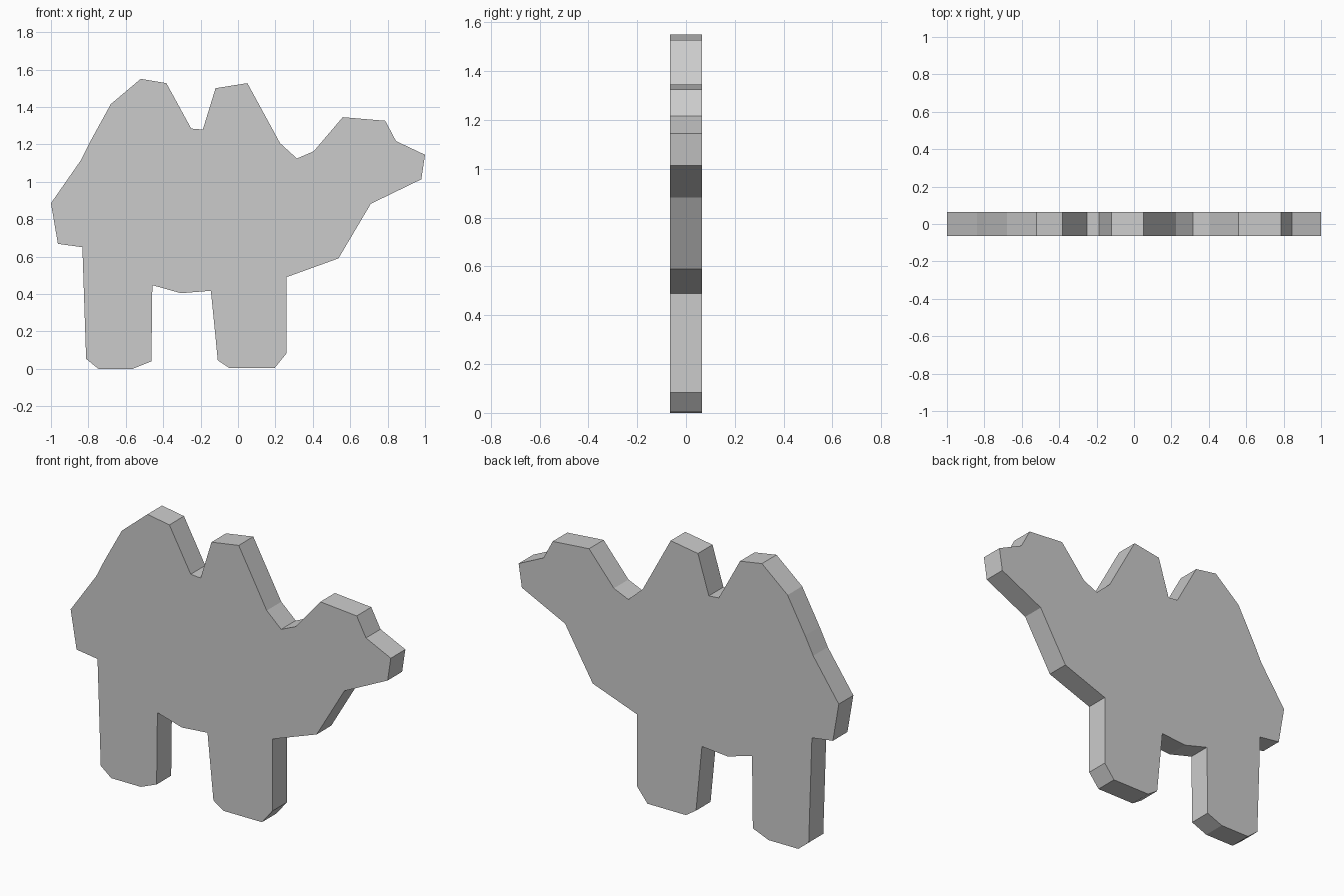
import bpy, bmesh

if "Cube" in bpy.data.objects:
    bpy.data.objects.remove(bpy.data.objects["Cube"])

HALF_THICKNESS = 0.065

# Side outline (x, z), clockwise from the rump
rump_and_humps = [(-1.0, 0.885), (-0.84, 1.115), (-0.79, 1.215), (-0.68, 1.415),
                  (-0.52, 1.55), (-0.383, 1.527), (-0.25, 1.284), (-0.188, 1.279),
                  (-0.12, 1.50), (0.05, 1.527), (0.225, 1.206)]
neck_and_head = [(0.315, 1.124), (0.405, 1.163), (0.56, 1.345), (0.787, 1.326),
                 (0.845, 1.217), (1.0, 1.144), (0.98, 1.013), (0.71, 0.882),
                 (0.537, 0.59)]
front_leg = [(0.26, 0.49), (0.26, 0.083), (0.195, 0.003), (-0.045, 0.003),
             (-0.108, 0.045), (-0.145, 0.417)]
belly = [(-0.305, 0.404)]
rear_leg = [(-0.458, 0.447), (-0.463, 0.04), (-0.562, 0.0), (-0.747, 0.0),
            (-0.812, 0.053), (-0.832, 0.65)]
tail = [(-0.963, 0.668)]
outline = rump_and_humps + neck_and_head + front_leg + belly + rear_leg + tail

# Flat slab: fill the outline and extrude it through the thickness
bm = bmesh.new()
face = bm.faces.new([bm.verts.new((x, -HALF_THICKNESS, z)) for x, z in outline])
result = bmesh.ops.extrude_face_region(bm, geom=[face], use_keep_orig=True)
back = [v for v in result["geom"] if isinstance(v, bmesh.types.BMVert)]
bmesh.ops.translate(bm, verts=back, vec=(0, 2 * HALF_THICKNESS, 0))
bmesh.ops.recalc_face_normals(bm, faces=bm.faces)

mesh = bpy.data.meshes.new("camel_cutout")
bm.to_mesh(mesh)
bm.free()
bpy.context.collection.objects.link(bpy.data.objects.new("camel_cutout", mesh))
